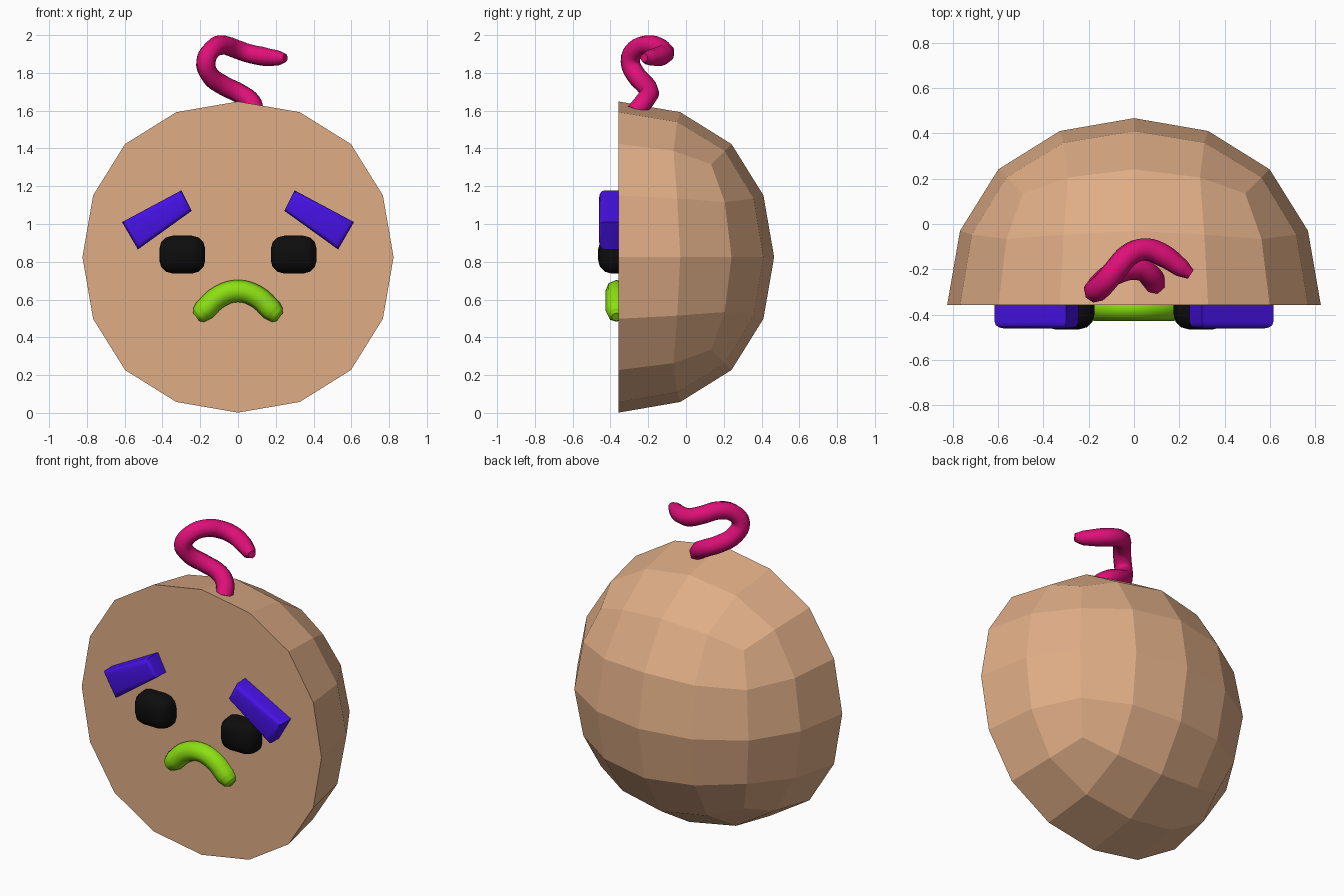
import bpy, bmesh, math
from mathutils import Vector

if "Cube" in bpy.data.objects:
    bpy.data.objects.remove(bpy.data.objects["Cube"])

FACE_Y = -0.357


def material(name, rgb):
    m = bpy.data.materials.new(name)
    m.diffuse_color = (*rgb, 1)
    m.use_nodes = True
    m.node_tree.nodes["Principled BSDF"].inputs["Base Color"].default_value = m.diffuse_color
    return m


TAN = material("tan", (0.74, 0.42, 0.24))
BLACK = material("black", (0.004, 0.004, 0.004))
PURPLE = material("purple", (0.062, 0.006, 0.80))
PINK = material("pink", (0.74, 0.005, 0.19))
GREEN = material("green", (0.26, 0.74, 0.006))


def add(name, bm, mat, smooth=None):
    bmesh.ops.recalc_face_normals(bm, faces=bm.faces)
    me = bpy.data.meshes.new(name)
    bm.to_mesh(me)
    bm.free()
    me.materials.append(mat)
    ob = bpy.data.objects.new(name, me)
    bpy.context.collection.objects.link(ob)
    if smooth:
        select(ob)
        bpy.ops.object.shade_smooth_by_angle(angle=math.radians(smooth))
    return ob


def select(ob):
    bpy.ops.object.select_all(action='DESELECT')
    ob.select_set(True)
    bpy.context.view_layer.objects.active = ob


def tube(name, pts, radii, depth, mat):
    cu = bpy.data.curves.new(name, 'CURVE')
    cu.dimensions = '3D'
    cu.bevel_depth = depth
    cu.bevel_resolution = 2
    cu.resolution_u = 4
    cu.use_fill_caps = True
    sp = cu.splines.new('BEZIER')
    sp.bezier_points.add(len(pts) - 1)
    for bp, p, r in zip(sp.bezier_points, pts, radii):
        bp.co = p
        bp.radius = r
        bp.handle_left_type = bp.handle_right_type = 'AUTO'
    cu.materials.append(mat)
    ob = bpy.data.objects.new(name, cu)
    bpy.context.collection.objects.link(ob)
    select(ob)
    bpy.ops.object.convert(target='MESH')
    bpy.ops.object.shade_smooth_by_angle(angle=math.radians(50))
    return ob


# Head: subdivided cube, front half cut away and capped flat
bm = bmesh.new()
bmesh.ops.create_cube(bm, size=1.962)
head = add("head", bm, TAN)
select(head)
sub = head.modifiers.new("round", 'SUBSURF')
sub.levels = 2
bpy.ops.object.modifier_apply(modifier="round")
bm = bmesh.new()
bm.from_mesh(head.data)
cut = bmesh.ops.bisect_plane(bm, geom=bm.verts[:] + bm.edges[:] + bm.faces[:], dist=1e-4,
                             plane_co=(0, 0, 0), plane_no=(0, -1, 0), clear_outer=True)
bmesh.ops.holes_fill(bm, edges=[e for e in bm.edges if e.is_boundary], sides=0)
bmesh.ops.translate(bm, verts=bm.verts, vec=(0, FACE_Y, 0.825))
for f in bm.faces:
    f.smooth = False
bmesh.ops.recalc_face_normals(bm, faces=bm.faces)
bm.to_mesh(head.data)
bm.free()

for side, label in ((-1, "left"), (1, "right")):
    # Eye: rounded block set into the face
    bm = bmesh.new()
    bmesh.ops.create_cube(bm, size=1)
    for v in bm.verts:
        v.co = Vector((v.co.x * 0.243 + side * 0.295, v.co.y * 0.21 - 0.36, v.co.z * 0.2 + 0.838))
    bmesh.ops.bevel(bm, geom=bm.edges[:], offset=0.07, segments=3, profile=0.5, affect='EDGES')
    add(label + "_eye", bm, BLACK, 50)

    # Eyebrow: tapered slanted bar, wider at the outer end
    bm = bmesh.new()
    outline = [(0.614, 1.01), (0.30, 1.178), (0.245, 1.07), (0.53, 0.865)]
    face = bm.faces.new([bm.verts.new((side * x, -0.46, z)) for x, z in outline])
    ext = bmesh.ops.extrude_face_region(bm, geom=[face])
    for v in ext['geom']:
        if isinstance(v, bmesh.types.BMVert):
            v.co.y = -0.31
    bmesh.ops.recalc_face_normals(bm, faces=bm.faces)
    front = [e for e in bm.edges if all(v.co.y < -0.4 for v in e.verts)]
    bmesh.ops.bevel(bm, geom=front, offset=0.028, segments=3, profile=0.5, affect='EDGES')
    add(label + "_eyebrow", bm, PURPLE, 40)

# Mouth: frowning tube with rounded ends
half = [(0.222, 0.508, 0.45), (0.207, 0.519, 0.8), (0.178, 0.545, 1), (0.10, 0.615, 1)]
path = [(-x, z, r) for x, z, r in half] + [(0, 0.645, 1)] + half[::-1]
tube("mouth", [(x, -0.368, z) for x, z, r in path], [r for x, z, r in path], 0.059, GREEN)

# Hair curl: one twisting tuft on top
curl = [(.09, -.27, 1.59), (.07, -.225, 1.645), (.01, -.195, 1.69), (-.08, -.215, 1.735),
        (-.15, -.265, 1.79), (-.17, -.295, 1.86), (-.135, -.265, 1.925), (-.08, -.2, 1.948),
        (-.02, -.135, 1.93), (.05, -.112, 1.905), (.13, -.14, 1.888), (.21, -.195, 1.88),
        (.25, -.222, 1.88)]
tube("hair_curl", curl, [1] * 11 + [0.8, 0.45], 0.052, PINK)
